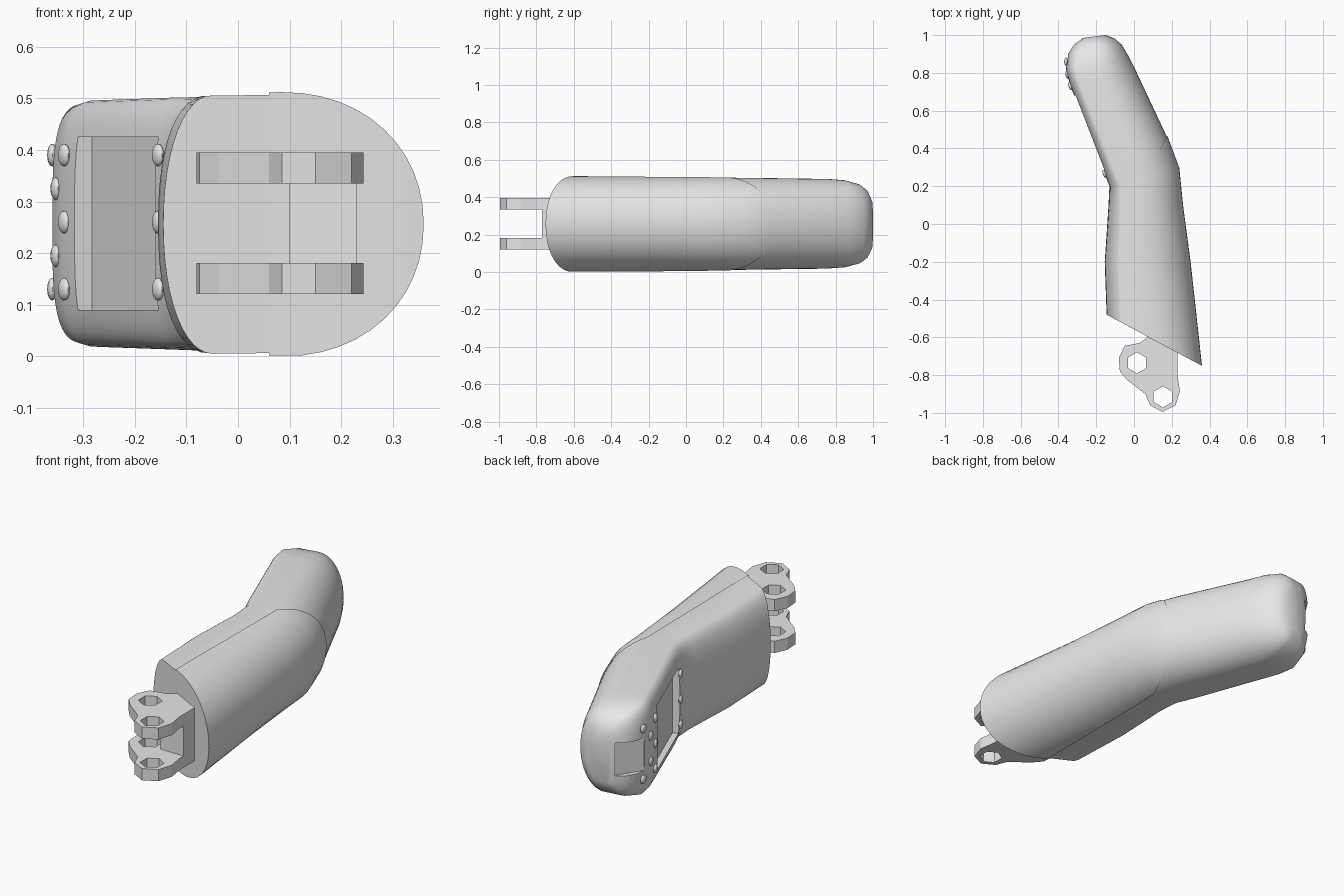
import bpy, bmesh, math
from mathutils import Vector, Matrix

old = bpy.data.objects.get("Cube")
if old:
    bpy.data.objects.remove(old, do_unlink=True)

grey = bpy.data.materials.new("light_grey")
grey.use_nodes = True
grey.diffuse_color = (0.8, 0.8, 0.8, 1)
grey.node_tree.nodes["Principled BSDF"].inputs["Base Color"].default_value = (0.8, 0.8, 0.8, 1)


def make_object(name, bm):
    bmesh.ops.recalc_face_normals(bm, faces=bm.faces)
    mesh = bpy.data.meshes.new(name)
    bm.to_mesh(mesh)
    bm.free()
    mesh.materials.append(grey)
    ob = bpy.data.objects.new(name, mesh)
    bpy.context.collection.objects.link(ob)
    return ob


def activate(ob):
    bpy.ops.object.select_all(action='DESELECT')
    ob.select_set(True)
    bpy.context.view_layer.objects.active = ob


def smooth(ob, degrees=35):
    activate(ob)
    bpy.ops.object.shade_smooth_by_angle(angle=math.radians(degrees))


def box(name, center, size, turn=0):
    bm = bmesh.new()
    m = Matrix.Translation(center) @ Matrix.Rotation(turn, 4, 'Z') @ Matrix.Diagonal((*size, 1))
    bmesh.ops.create_cube(bm, size=1, matrix=m)
    return make_object(name, bm)


def cut(ob, cutter):
    activate(ob)
    mod = ob.modifiers.new("cut", 'BOOLEAN')
    mod.operation = 'DIFFERENCE'
    mod.solver = 'EXACT'
    mod.object = cutter
    bpy.ops.object.modifier_apply(modifier=mod.name)
    bpy.data.objects.remove(cutter, do_unlink=True)


# Body stations: left point, right point, z range, left curve width and power, right curve width
STATIONS = [
    ((-.145, -.48), (.355, -.748), .005, .507, .11, 2.1, .31),
    ((-.155, -.2), (.295, -.2), .006, .506, .10, 2.3, .28),
    ((-.135, .1), (.255, .1), .008, .505, .09, 2.5, .24),
    ((-.13, .2), (.235, .3), .010, .504, .08, 3, .23),
    ((-.165, .29), (.175, .46), .012, .503, .08, 3.5, .22),
    ((-.34, .74), (.015, .80), .018, .497, .08, 3.5, .20),
    ((-.36, .82), (-.024, .88), .024, .490, .08, 3.5, .17),
    ((-.35, .90), (-.065, .95), .045, .468, .08, 3, .13),
    ((-.32, .95), (-.105, .983), .075, .435, .07, 3, .10),
    ((-.27, .985), (-.15, 1.0), .125, .38, .04, 2.5, .05),
]


def loft_body(grow=0):
    """Skin asymmetric rounded sections along the bent axis."""
    bm = bmesh.new()
    steps = 12
    rings = []
    for left, right, lo, hi, wl, power, wr in STATIONS:
        a, b = Vector(left), Vector(right)
        b.x += grow
        width = (b - a).length
        mid, half = (lo + hi) / 2, (hi - lo) / 2 + grow
        ring = []
        for i in range(4 * steps):
            t = math.pi * i / (2 * steps)
            c, s = math.cos(t), math.sin(t)
            n, w = (2.1, wr) if c > 0 else (power, wl)
            u = math.copysign(abs(c) ** (2 / n), c) * w
            d = width - wr + u if c > 0 else wl + u
            p = a + (b - a) * (d / width)
            z = mid + math.copysign(abs(s) ** (2 / n), s) * half
            ring.append(bm.verts.new((p.x, p.y - grow * .5, z)))
        rings.append(ring)
    for r, q in zip(rings, rings[1:]):
        for i in range(len(r)):
            j = (i + 1) % len(r)
            bm.faces.new((r[i], r[j], q[j], q[i]))
    bm.faces.new(rings[0])
    bm.faces.new(rings[-1])
    return bm


# Bent body with a sunken screen and an end port
body = make_object("bent_body", loft_body())
along = Vector((-.362, .932, 0))
screen_mid = Vector((-.16, .28, .2575)) + along * .215
cut(body, box("screen_cutter", screen_mid, (.07, .43, .335), .37))
port_mid = Vector((-.315, .91, .255)) + Vector((-.84, .54, 0)) * .04
cut(body, box("port_cutter", port_mid, (.08, .15, .17), -.57))
smooth(body)

# Raised outer cover on the front half, ending at the slanted seam
bm = loft_body(.005)
for point, normal in (((.06, 0, 0), (-1, 0, 0)), ((.05, .21, 0), (-.25, .12, 0))):
    geom = bm.verts[:] + bm.edges[:] + bm.faces[:]
    bmesh.ops.bisect_plane(bm, geom=geom, plane_co=point, plane_no=normal, clear_outer=True)
smooth(make_object("side_cover", bm))

# Domed buttons beside the screen
BUTTONS = [(-.337, .73, .35, (.39, .26, .13)), (-.353, .79, .2, (.325, .195)),
           (-.36, .86, 0, (.39, .13)), (-.155, .265, .35, (.39, .26, .13))]
for x, y, turn, heights in BUTTONS:
    for z in heights:
        bm = bmesh.new()
        m = Matrix.Translation((x, y, z)) @ Matrix.Rotation(turn, 4, 'Z') @ Matrix.Diagonal((.01, .022, .022, 1))
        bmesh.ops.create_uvsphere(bm, u_segments=12, v_segments=8, radius=1, matrix=m)
        smooth(make_object("button", bm), 60)

# Two faceted bracket plates, each with two hexagonal holes
OUTLINE = [(.07, -.55), (.23, -.6), (.23, -.8), (.243, -.885), (.22, -.96), (.15, -.995),
           (.085, -.96), (.06, -.9), (-.037, -.825), (-.075, -.78), (-.08, -.71),
           (-.05, -.645), (.03, -.63), (.07, -.6)]
for name, z in (("upper_bracket", .335), ("lower_bracket", .121)):
    bm = bmesh.new()
    face = bm.faces.new([bm.verts.new((x, y, z)) for x, y in OUTLINE])
    out = bmesh.ops.extrude_face_region(bm, geom=[face])
    top = [v for v in out["geom"] if isinstance(v, bmesh.types.BMVert)]
    bmesh.ops.translate(bm, verts=top, vec=(0, 0, .06))
    plate = make_object(name, bm)
    for hx, hy in ((.016, -.735), (.153, -.915)):
        bm = bmesh.new()
        bmesh.ops.create_cone(bm, cap_ends=True, segments=6, radius1=.056, radius2=.056,
                              depth=.2, matrix=Matrix.Translation((hx, hy, z + .03)))
        cut(plate, make_object("hole_cutter", bm))

# Web joining the brackets to the body
box("bracket_web", (.165, -.68, .258), (.13, .18, .2))
